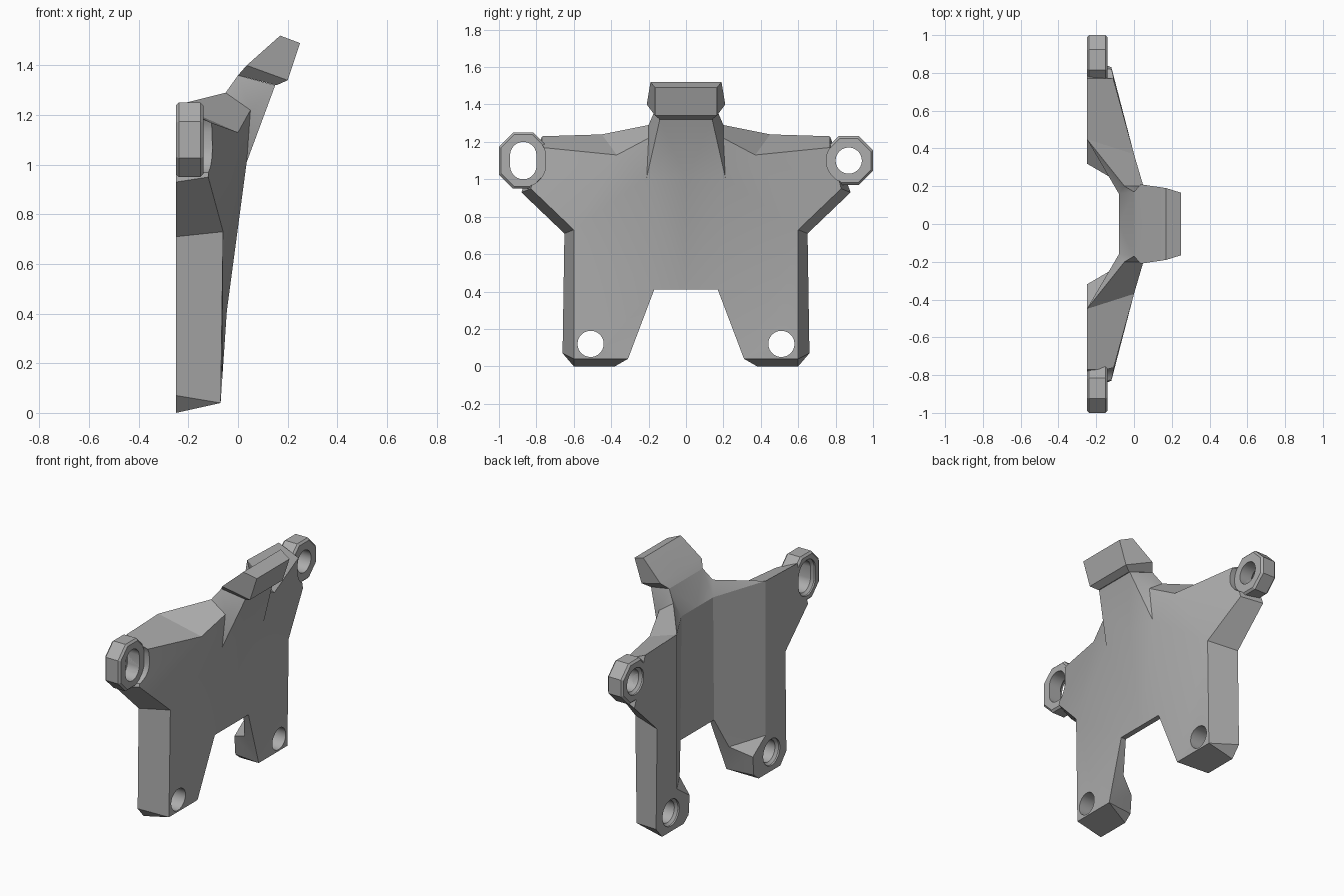
import bpy, bmesh, math

cube = bpy.data.objects.get("Cube")
if cube:
    bpy.data.objects.remove(cube, do_unlink=True)

GREY = (0.42, 0.42, 0.42, 1.0)
material = bpy.data.materials.new("bracket grey")
material.use_nodes = True
material.diffuse_color = GREY
for node in material.node_tree.nodes:
    if node.type == 'BSDF_PRINCIPLED':
        node.inputs["Base Color"].default_value = GREY


def finish(bm, name):
    """Turn a bmesh into a clean, closed object."""
    bmesh.ops.remove_doubles(bm, verts=bm.verts, dist=0.0005)
    bmesh.ops.recalc_face_normals(bm, faces=bm.faces)
    mesh = bpy.data.meshes.new(name)
    bm.to_mesh(mesh)
    bm.free()
    mesh.materials.append(material)
    obj = bpy.data.objects.new(name, mesh)
    bpy.context.collection.objects.link(obj)
    return obj


def activate(obj):
    bpy.ops.object.select_all(action='DESELECT')
    obj.select_set(True)
    bpy.context.view_layer.objects.active = obj


def mirrored(name, points, faces):
    """Build one half from named corner points and mirror it across y."""
    bm = bmesh.new()
    for side in (1, -1):
        verts = {key: bm.verts.new((x, y * side, z)) for key, (x, y, z) in points.items()}
        for face in faces.split():
            bm.faces.new([verts[key] for key in face])
    return finish(bm, name)


def loft(name, rings):
    """Join closed rings of points and cap both ends."""
    bm = bmesh.new()
    loops = [[bm.verts.new(p) for p in ring] for ring in rings]
    count = len(loops[0])
    for low, high in zip(loops, loops[1:]):
        for i in range(count):
            n = (i + 1) % count
            bm.faces.new((low[i], low[n], high[n], high[i]))
    bm.faces.new(loops[0])
    bm.faces.new(loops[-1])
    return finish(bm, name)


def capsule(x, y, z, radius, stretch, sides):
    """Ring in the y-z plane, optionally stretched upright."""
    ring = []
    for i in range(sides):
        a = 2 * math.pi * (i + 0.5) / sides
        lift = stretch if math.sin(a) > 0 else -stretch
        ring.append((x, y + radius * math.cos(a), z + lift + radius * math.sin(a)))
    return ring


def cut(obj, cutter):
    mod = obj.modifiers.new("cut", 'BOOLEAN')
    mod.operation = 'DIFFERENCE'
    mod.solver = 'EXACT'
    mod.object = cutter
    activate(obj)
    bpy.ops.object.modifier_apply(modifier=mod.name)


def hole_cutter(y, z, stretch):
    """Through hole with a countersunk rim on the mounting side."""
    return loft("hole_cutter", [capsule(x, y, z, r, stretch, 32) for x, r in
                ((-0.3, 0.085), (-0.24, 0.085), (-0.225, 0.07), (0.2, 0.07))])


# Main plate: capitals on the outer skin, small letters on the mounting side
BACK = -0.25
plate_points = {
    "A": (-0.045, 0, 0.41), "B": (-0.045, 0.17, 0.41),
    "C": (-0.07, 0.31, 0.04), "D": (-0.07, 0.6, 0.04),
    "E": (-0.06, 0.6, 0.73), "F": (-0.12, 0.83, 0.95),
    "G": (-0.11, 0.77, 1.17), "H": (0, 0.37, 1.13),
    "I": (0.05, 0.2, 1.22), "J": (0.15, 0.14, 1.32),
    "K": (0.15, 0, 1.32), "L": (0.035, 0.21, 1.01), "M": (0.035, 0, 1.01),
    "a": (-0.08, 0, 0.41), "b": (-0.08, 0.17, 0.41),
    "l": (-0.08, 0.16, 1.2), "m": (-0.08, 0, 1.2),
    "j": (0, 0.17, 1.36), "k": (0, 0, 1.36), "i": (-0.05, 0.2, 1.29),
    "h": (BACK, 0.45, 1.24), "g": (BACK, 0.77, 1.23),
    "f": (BACK, 0.88, 0.93), "e": (BACK, 0.65, 0.71),
    "d": (BACK, 0.66, 0.07), "s": (BACK, 0.6, 0), "c": (BACK, 0.38, 0),
    "t": (BACK, 0.33, 0.04), "r": (BACK, 0.32, 0.16),
    "p": (BACK, 0.45, 0.25), "q": (-0.13, 0.25, 0.22),
}
outer_skin = "ABLM BCDE BEL EFGH EHL LHI LIJ MLJK "
rim = "AabB BbqC Cqrt Ctc CcsD Dsd DdeE EefF FfgG GghH HhiI IijJ JjkK "
channel = "ablm mljk bqp bphl lhi lij qpr "
flange = "phgfedsctr"
plate = mirrored("main_plate", plate_points, outer_skin + rim + channel + flange)

# Angled head block on top of the neck
head_points = {
    "A": (0, 0.17, 1.36), "B": (0.035, 0.21, 1.4), "C": (0.17, 0.19, 1.52),
    "D": (0.25, 0.165, 1.49), "E": (0.2, 0.165, 1.34), "F": (0.155, 0.14, 1.32),
}
head_points.update({key.lower(): (x, 0, z) for key, (x, y, z) in head_points.items()})
head = mirrored("head_block", head_points, "ABEF BCDE ABba BCcb CDdc DEed EFfe FAaf")

# Ears: one with an upright slot, one with a round hole
EAR_Z = 1.1
ears = []
for name, y, stretch, length in (("slotted_ear", -0.87, 0.03, 0.02), ("round_ear", 0.87, 0, 0)):
    sections = ((BACK, 0.128), (-0.238, 0.141), (-0.152, 0.141), (-0.14, 0.128))
    ear = loft(name, [capsule(x, y, EAR_Z, r, length, 8) for x, r in sections])
    clearance = loft("clearance_cutter", [capsule(x, y, EAR_Z, 0.12, length, 32)
                                          for x in (-0.142, 0.2)])
    hole = hole_cutter(y, EAR_Z, stretch)
    cut(plate, clearance)
    cut(plate, hole)
    cut(ear, hole)
    for helper in (clearance, hole):
        bpy.data.objects.remove(helper, do_unlink=True)
    ears.append(ear)

# Foot holes
for side in (1, -1):
    hole = hole_cutter(0.51 * side, 0.12, 0)
    cut(plate, hole)
    bpy.data.objects.remove(hole, do_unlink=True)

# Soft shading with crisp edges
for obj in [plate, head] + ears:
    activate(obj)
    bpy.ops.object.shade_smooth_by_angle(angle=math.radians(25))
